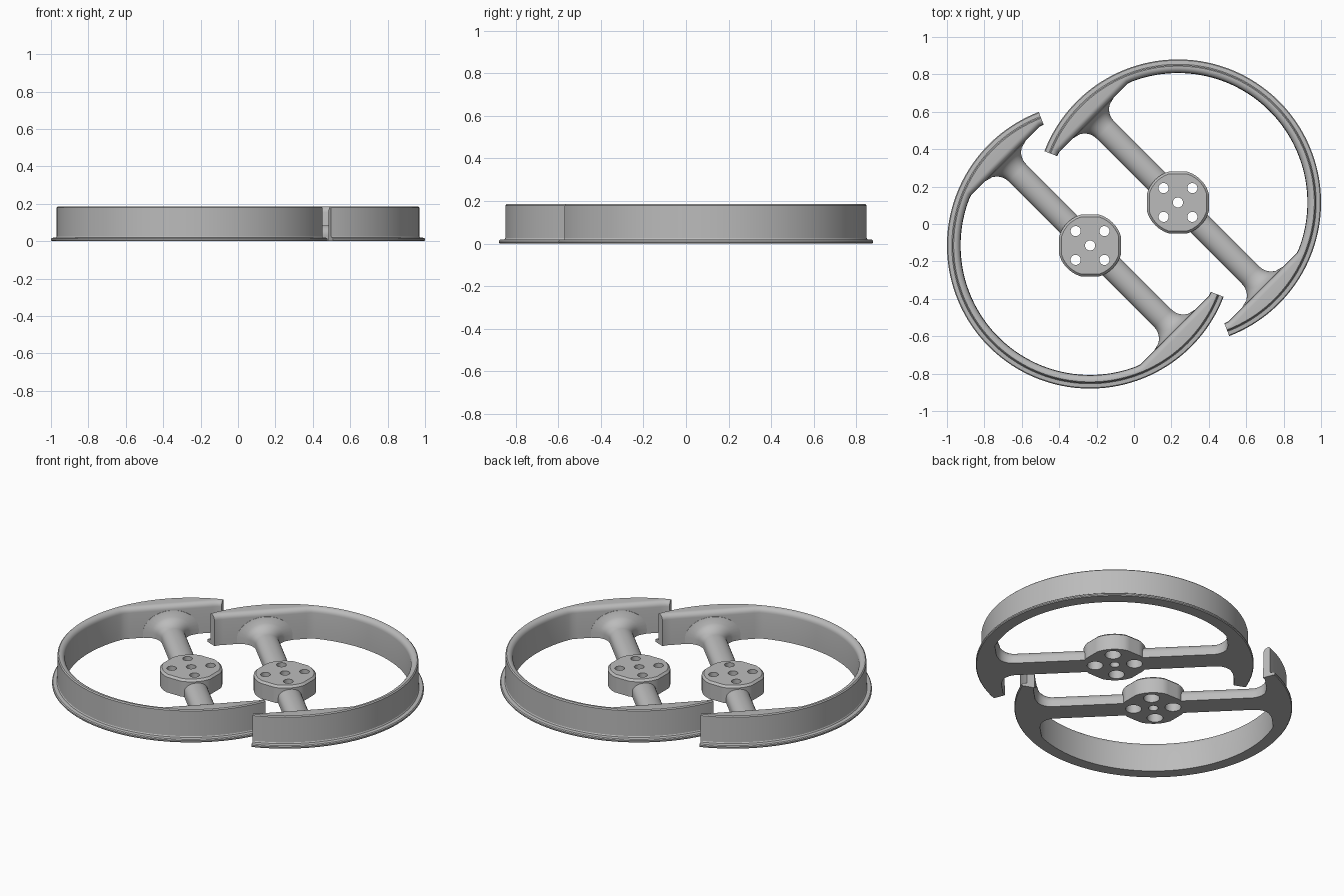
import bpy, bmesh, math
from math import sin, cos, pi, radians, sqrt

cube = bpy.data.objects.get("Cube")
if cube:
    bpy.data.objects.remove(cube, do_unlink=True)

CENTRE = (-0.235, -0.115)
AXIS = radians(135)              # direction of the spokes
HEIGHT = 0.185
R_FLANGE, R_WALL, R_IN = 0.765, 0.735, 0.692
CHORD = 0.64                     # flat inner side of the gussets
HUB_TOP = 0.105

grey = bpy.data.materials.new("mid_grey")
grey.use_nodes = True
grey.diffuse_color = (0.5, 0.5, 0.5, 1)
grey.node_tree.nodes["Principled BSDF"].inputs["Base Color"].default_value = (0.5, 0.5, 0.5, 1)


def loft(name, sections):
    """Skin a row of closed sections and cap both ends."""
    bm = bmesh.new()
    rings = [[bm.verts.new(p) for p in s] for s in sections]
    n = len(rings[0])
    for a, b in zip(rings, rings[1:]):
        for i in range(n):
            j = (i + 1) % n
            bm.faces.new((a[i], a[j], b[j], b[i]))
    bm.faces.new(rings[0])
    bm.faces.new(rings[-1])
    bmesh.ops.recalc_face_normals(bm, faces=bm.faces)
    mesh = bpy.data.meshes.new(name)
    bm.to_mesh(mesh)
    bm.free()
    mesh.materials.append(grey)
    obj = bpy.data.objects.new(name, mesh)
    bpy.context.collection.objects.link(obj)
    obj.location = (*CENTRE, 0)
    return obj


def activate(obj):
    bpy.ops.object.select_all(action='DESELECT')
    obj.select_set(True)
    bpy.context.view_layer.objects.active = obj


# Open ring with a bottom flange, thickened to a chord where the spokes land
def rim_section(t):
    r_in = min(R_IN, CHORD / max(abs(cos(t - AXIS)), 0.01))
    rnd = 0.03
    prof = [(r_in, 0), (R_FLANGE - 0.004, 0), (R_FLANGE, 0.005), (R_FLANGE, 0.013),
            (R_FLANGE - 0.005, 0.018), (R_WALL + 0.004, 0.02), (R_WALL, 0.026),
            (R_WALL, HEIGHT - 0.006), (R_WALL - 0.006, HEIGHT)]
    for k in range(7):
        a = pi / 2 * k / 6
        prof.append((r_in + 0.002 + rnd * (1 - sin(a)), HEIGHT - rnd + rnd * cos(a)))
    prof.append((r_in, 0.03))
    return [(r * cos(t), r * sin(t), z) for r, z in prof]


steps = 114
parts = [loft("rim", [rim_section(radians(111 + 228 * i / steps)) for i in range(steps + 1)])]


# Round-topped spokes that flare into the gussets
def spoke_section(u, side):
    flare = 0.09
    d = max(0, min(flare, u - (CHORD - flare)))
    grow = flare - sqrt(flare ** 2 - d ** 2)
    w = 0.066 + grow
    top = 0.085 + 0.75 * grow
    pts = [(-w, 0), (w, 0)]
    pts += [(w * cos(pi * k / 16), 0.03 + (top - 0.03) * sin(pi * k / 16)) for k in range(17)]
    ca, sa = side * cos(AXIS), side * sin(AXIS)
    return [(u * ca - v * sa, u * sa + v * ca, z) for v, z in pts]


stations = [0.155, 0.35] + [CHORD - 0.09 * cos(pi / 2 * k / 12) for k in range(13)] + [CHORD + 0.005]
for side, label in ((1, "rear_spoke"), (-1, "front_spoke")):
    parts.append(loft(label, [spoke_section(u, side) for u in stations]))


# Hub: disc with four flats and a softened top edge
def hub_section(inset, z):
    pts = []
    for i in range(64):
        a = 2 * pi * i / 64
        r = min(0.172, 0.165 / max(abs(cos(a)), abs(sin(a)))) - inset
        pts.append((r * cos(a), r * sin(a), z))
    return pts


hub = loft("hub", [hub_section(0, 0), hub_section(0, HUB_TOP - 0.012), hub_section(0.012, HUB_TOP)])


# Screw holes with wide counterbores below, and a plain centre hole
def drill(x, y, r, z0, z1):
    bpy.ops.mesh.primitive_cylinder_add(
        vertices=32, radius=r, depth=z1 - z0,
        location=(CENTRE[0] + x, CENTRE[1] + y, (z0 + z1) / 2))
    cutter = bpy.context.object
    cutter.hide_render = True
    activate(hub)
    mod = hub.modifiers.new("hole", 'BOOLEAN')
    mod.operation = 'DIFFERENCE'
    mod.solver = 'EXACT'
    mod.object = cutter
    bpy.ops.object.modifier_apply(modifier=mod.name)
    bpy.data.objects.remove(cutter, do_unlink=True)


bpy.context.view_layer.update()
drill(0, 0, 0.027, -0.1, 0.3)
for sx in (-1, 1):
    for sy in (-1, 1):
        drill(sx * 0.077, sy * 0.077, 0.027, -0.1, 0.3)
        drill(sx * 0.077, sy * 0.077, 0.044, -0.1, 0.065)
parts.append(hub)

# Smooth everything, then repeat the guard turned half a circle
for obj in parts:
    activate(obj)
    bpy.ops.object.shade_smooth_by_angle(angle=radians(32))
    twin = obj.copy()
    twin.name = "second_" + obj.name
    twin.location = (-CENTRE[0], -CENTRE[1], 0)
    twin.rotation_euler = (0, 0, pi)
    bpy.context.collection.objects.link(twin)
